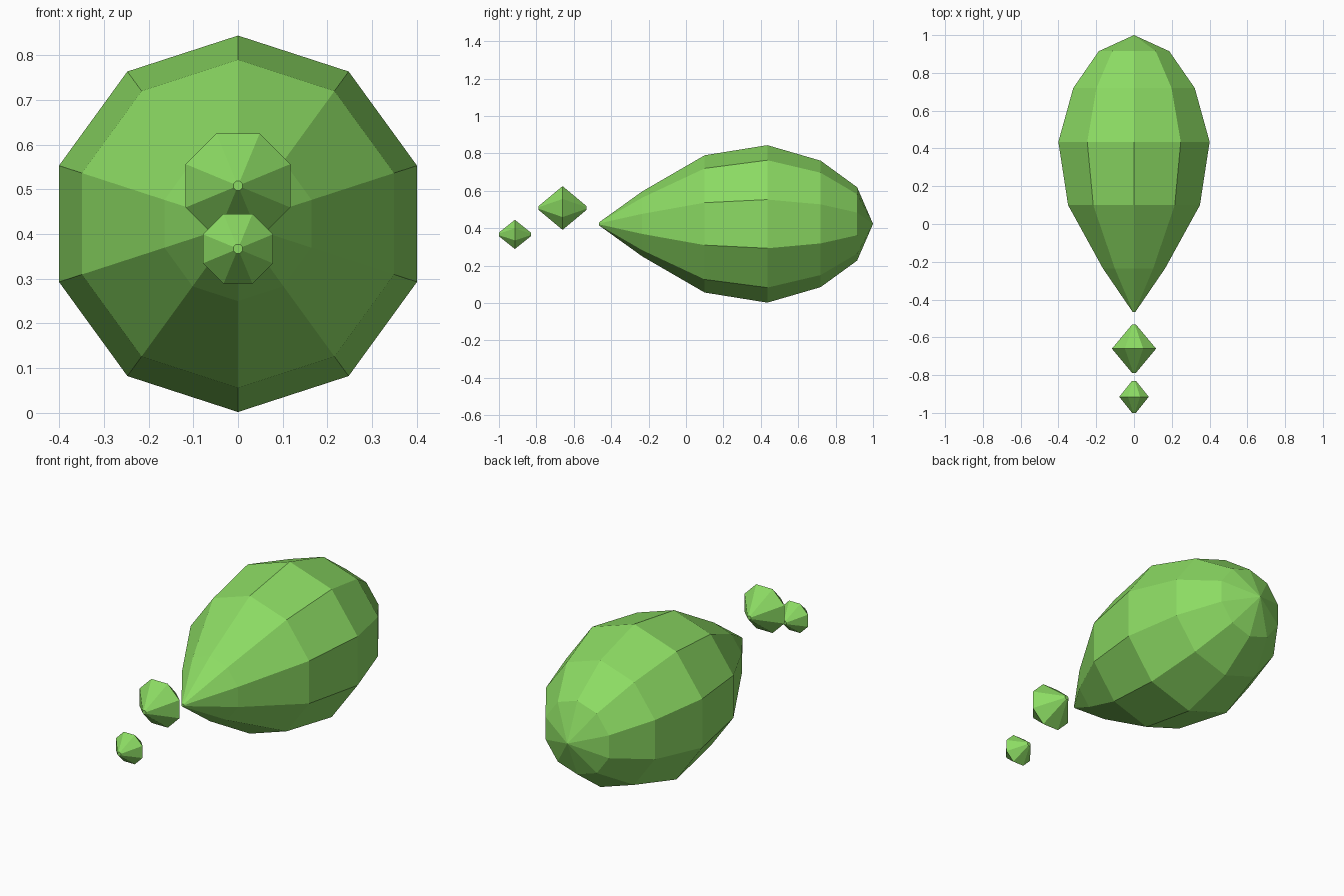
import bpy, bmesh
from math import sin, cos, pi

cube = bpy.data.objects.get("Cube")
if cube:
    bpy.data.objects.remove(cube, do_unlink=True)

# Single leaf green material
green = bpy.data.materials.new("leaf green")
green.use_nodes = True
colour = (0.262, 0.71, 0.125, 1)
green.diffuse_color = colour
green.node_tree.nodes["Principled BSDF"].inputs["Base Color"].default_value = colour


def lathe_y(name, profile, sides, height, turn=0.0):
    """Spin (y, radius) points around a horizontal axis at the given height."""
    bm = bmesh.new()
    rings = []
    for y, r in profile:
        angles = [turn + 2 * pi * i / sides for i in range(sides)]
        rings.append([bm.verts.new((r * sin(a), y, height + r * cos(a))) for a in angles])
    for a, b in zip(rings, rings[1:]):
        for i in range(sides):
            j = (i + 1) % sides
            bm.faces.new((a[i], a[j], b[j], b[i]))
    bm.faces.new(rings[0])
    bm.faces.new(rings[-1])
    bmesh.ops.remove_doubles(bm, verts=bm.verts, dist=0.0005)
    bmesh.ops.recalc_face_normals(bm, faces=bm.faces)
    mesh = bpy.data.meshes.new(name)
    bm.to_mesh(mesh)
    bm.free()
    mesh.materials.append(green)
    obj = bpy.data.objects.new(name, mesh)
    bpy.context.collection.objects.link(obj)
    return obj


# Large faceted teardrop, pointed at the front and blunt at the back
lathe_y("large_drop", [(-0.465, 0.008), (-0.235, 0.173), (0.10, 0.367), (0.435, 0.421),
                       (0.72, 0.338), (0.915, 0.196), (1.0, 0.0)], 10, 0.423)


# Small double-cone droplets ahead of the point
def droplet(name, y, half_length, apothem, height):
    radius = apothem / cos(pi / 8)
    lathe_y(name, [(y - half_length, 0.011), (y, radius), (y + half_length, 0.011)],
            8, height, pi / 8)


droplet("middle_droplet", -0.66, 0.128, 0.117, 0.508)
droplet("front_droplet", -0.915, 0.085, 0.078, 0.367)
